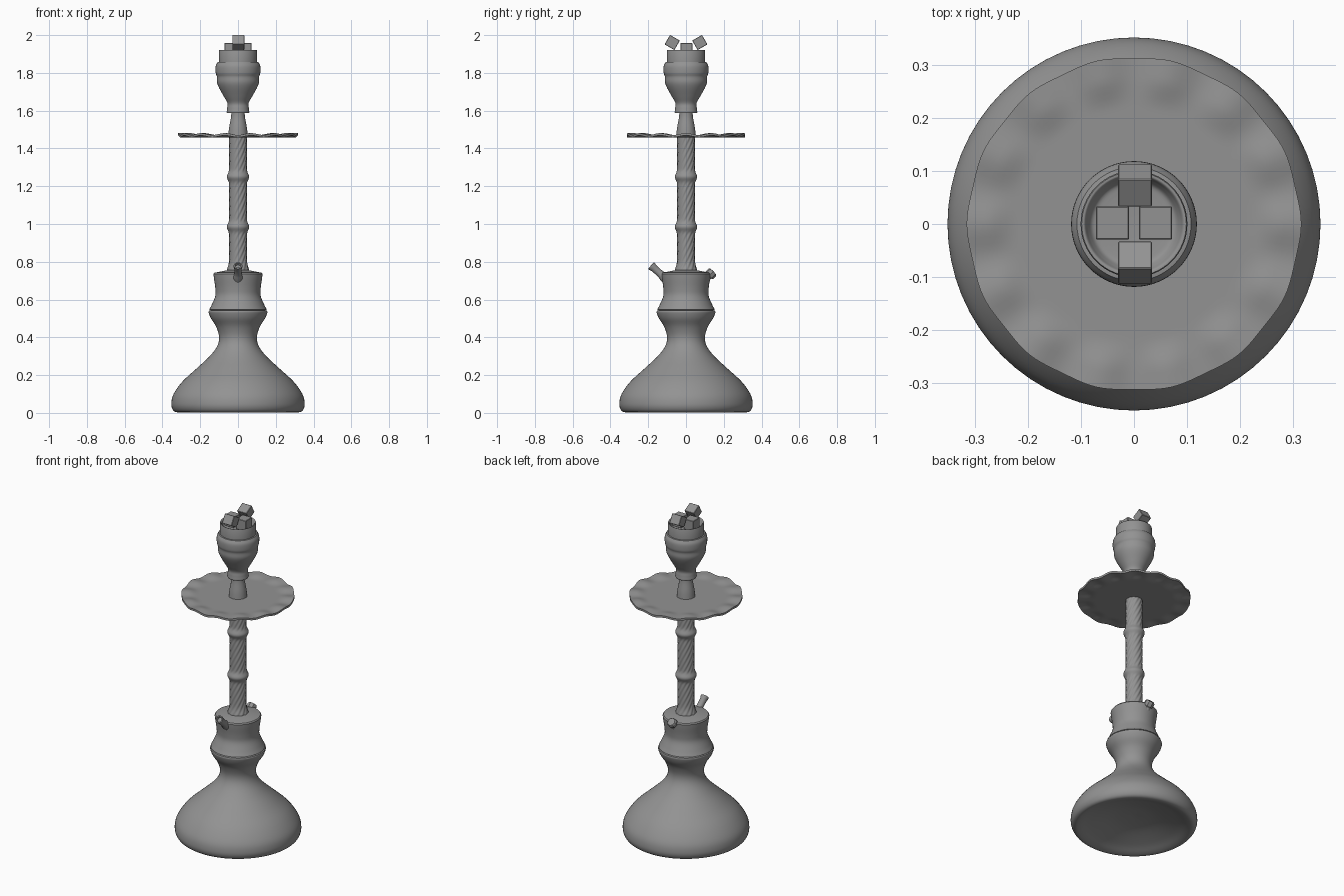
import bpy, bmesh, math
from mathutils import Vector, Matrix

if "Cube" in bpy.data.objects:
    bpy.data.objects.remove(bpy.data.objects["Cube"])

GREY = bpy.data.materials.new("dark_grey")
GREY.diffuse_color = (.29, .29, .29, 1)
GREY.use_nodes = True
GREY.node_tree.nodes["Principled BSDF"].inputs["Base Color"].default_value = GREY.diffuse_color


def finish(name, bm, angle=40):
    bmesh.ops.remove_doubles(bm, verts=bm.verts, dist=1e-5)
    bmesh.ops.recalc_face_normals(bm, faces=bm.faces)
    me = bpy.data.meshes.new(name)
    bm.to_mesh(me)
    bm.free()
    me.materials.append(GREY)
    ob = bpy.data.objects.new(name, me)
    bpy.context.collection.objects.link(ob)
    bpy.ops.object.select_all(action='DESELECT')
    ob.select_set(True)
    bpy.context.view_layer.objects.active = ob
    bpy.ops.object.shade_smooth_by_angle(angle=math.radians(angle))
    return ob


def spline(pts, n=5):
    """Catmull-Rom curve through the (radius, height) points."""
    p = [Vector(q) for q in pts]
    p = [2 * p[0] - p[1]] + p + [2 * p[-1] - p[-2]]
    out = []
    for i in range(1, len(p) - 2):
        a, b, c, d = p[i - 1:i + 3]
        for k in range(n):
            t = k / n
            v = 0.5 * (2 * b + (c - a) * t + (2 * a - 5 * b + 4 * c - d) * t * t
                       + (3 * b - a - 3 * c + d) * t ** 3)
            out.append((max(v.x, 0), v.y))
    return out + [tuple(pts[-1])]


def lathe(name, prof, seg=64, warp=None, mat=Matrix(), angle=40):
    """Spin a profile around z; warp(r, a, z) may return a changed (r, z)."""
    bm = bmesh.new()
    rings = []
    for r, z in prof:
        ring = []
        for i in range(seg):
            a = 2 * math.pi * i / seg
            rr, zz = warp(r, a, z) if warp else (r, z)
            ring.append(bm.verts.new(mat @ Vector((rr * math.cos(a), rr * math.sin(a), zz))))
        rings.append(ring)
    for lo, hi in zip(rings, rings[1:]):
        for i in range(seg):
            j = (i + 1) % seg
            bm.faces.new((lo[i], lo[j], hi[j], hi[i]))
    return finish(name, bm, angle)


# Glass base with a hollowed underside
lathe("base_vase",
      spline([(0, .07), (.12, .06), (.24, .03), (.30, .008), (.328, .004), (.346, .018),
              (.353, .05), (.341, .10), (.295, .165), (.225, .23), (.155, .295),
              (.112, .35), (.10, .40), (.115, .455), (.143, .50), (.155, .53), (.154, .541)])
      + [(.143, .544), (0, .544)])

# Metal collar that holds the ports
lathe("collar",
      [(0, .543), (.143, .543), (.152, .547)]
      + spline([(.151, .549), (.138, .575), (.120, .62), (.120, .66), (.127, .71), (.130, .735)])
      + [(.125, .742), (.05, .757), (0, .757)])

# Stem with fine spiral fluting between smooth knots
KNOTS = (.985, 1.25)


def flute(r, a, z):
    near = min(abs(z - k) for k in KNOTS)
    amp = .0014 * min(1, max(0, (near - .02) / .02))
    return r + amp * math.cos(12 * (a - 11 * z)), z


stem = []
for i in range(181):
    z = .745 + .72 * i / 180
    r = .0465 + .013 * sum(math.exp(-((z - k) / .022) ** 2) for k in KNOTS)
    r += .012 * math.exp(-((z - .745) / .035) ** 2)
    stem.append((r, z))
lathe("stem", [(0, .745)] + stem + [(0, 1.465)], 96, flute)


# Ash tray with a scalloped, rippled rim
def ripple(r, a, z):
    t = min(1, max(0, (r - .22) / .06))
    t = t * t * (3 - 2 * t)
    w = math.cos(14 * a)
    return r + .0018 * t * w, z + t * (.005 * w + .006)


rs = [0, .06, .12, .18] + [.21 + .0105 * i for i in range(11)]
lathe("ash_tray", [(r, 1.458) for r in rs] + [(r, 1.47) for r in reversed(rs)], 140, ripple)

# Tapered neck below the bowl
lathe("neck", [(0, 1.465)] + spline([(.052, 1.465), (.047, 1.51), (.037, 1.565), (.035, 1.60)])
      + [(0, 1.60)])

# Tobacco bowl
lathe("bowl",
      [(0, 1.588), (.058, 1.588)]
      + spline([(.060, 1.592), (.057, 1.615), (.056, 1.64), (.075, 1.675), (.100, 1.72),
                (.111, 1.75), (.112, 1.78), (.118, 1.80), (.118, 1.835), (.108, 1.857)])
      + [(.09, 1.86), (0, 1.86)])

# Coal cup with a sunken floor
lathe("coal_cup", [(.09, 1.853), (.101, 1.857), (.101, 1.917)]
      + spline([(.099, 1.922), (.093, 1.920), (.087, 1.908), (.078, 1.896), (.06, 1.893)])
      + [(0, 1.893)], angle=50)


# Coals: two flat ones and two leaning on the rim
def coal(name, loc, size, tilt):
    bm = bmesh.new()
    bmesh.ops.create_cube(bm, size=1, matrix=Matrix.Translation(loc)
                          @ Matrix.Rotation(tilt, 4, 'X') @ Matrix.Diagonal((*size, 1)))
    bmesh.ops.bevel(bm, geom=bm.edges[:], offset=.002, segments=1, affect='EDGES')
    finish(name, bm, 35)


for s, side in ((-1, "a"), (1, "b")):
    coal("flat_coal_" + side, (.0405 * s, .002, 1.926), (.063, .063, .064), 0)
    coal("leaning_coal_" + side, (.002, .073 * s, 1.961), (.064, .060, .058), math.radians(30 * s))


# Hose port (front) and release valve (back)
def aim(y0, z0, y1, z1):
    d = Vector((0, y1 - y0, z1 - z0))
    return Matrix.Translation((0, y0, z0)) @ d.to_track_quat('Z', 'Y').to_matrix().to_4x4()


port = aim(-.095, .70, -.185, .78)
lathe("hose_port", [(0, 0), (.026, 0), (.026, .03), (.021, .045), (.019, .06), (.020, .10),
                    (.023, .112), (.023, .120), (.016, .121), (.014, .108), (0, .108)],
      32, mat=port)
valve = aim(.095, .70, .15, .755)
lathe("valve_stem", [(0, 0), (.026, 0), (.024, .02), (.019, .028), (.019, .045), (0, .045)],
      32, mat=valve)
lathe("valve_cap", [(0, .036), (.024, .036), (.028, .042), (.028, .062), (.023, .069),
                    (0, .071)], 8, mat=valve, angle=20)
